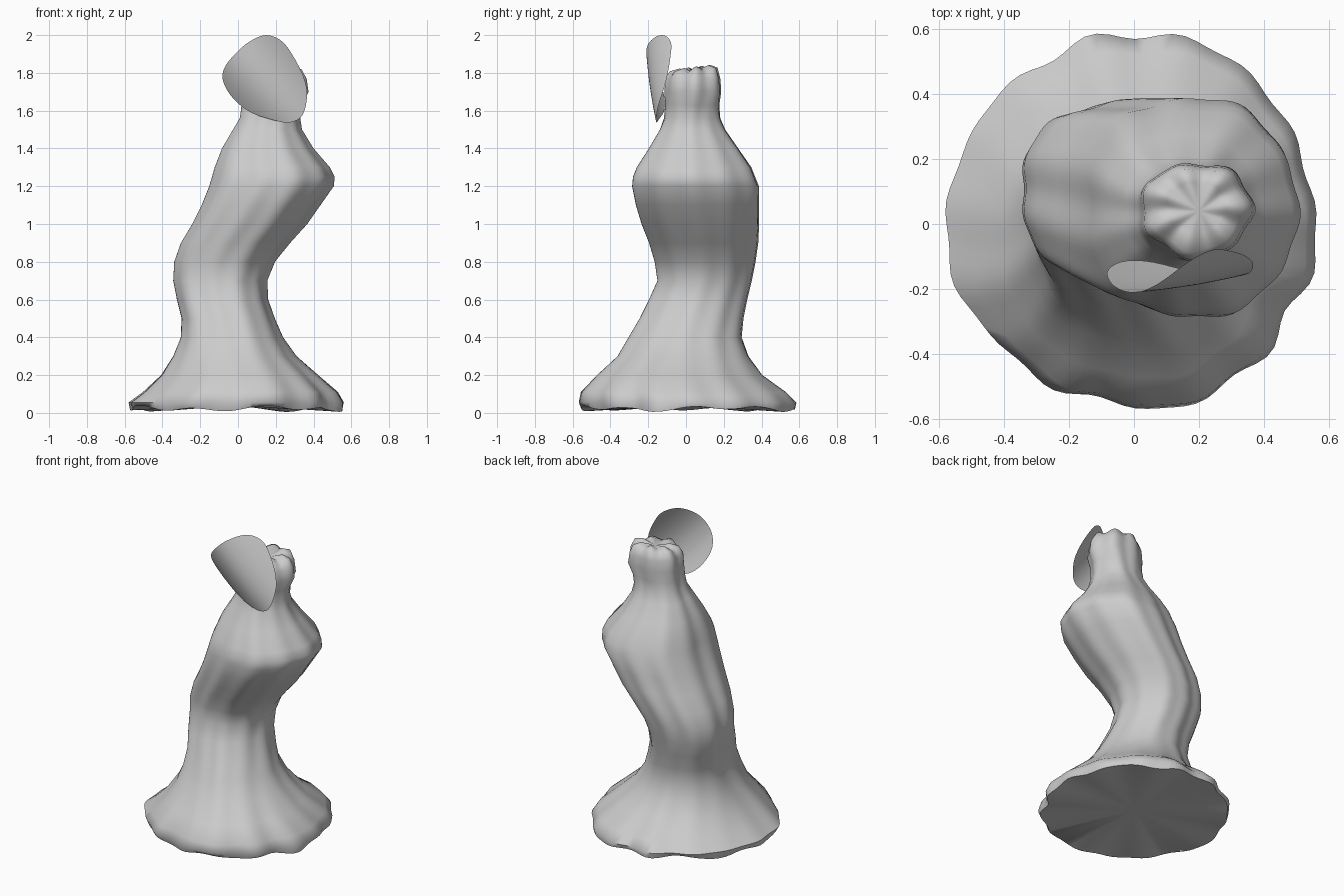
import bpy, bmesh
from math import sin, cos, pi, radians


def catmull(a, b, c, d, t):
    return 0.5 * (2*b + (c-a)*t + (2*a-5*b+4*c-d)*t*t + (3*b-a-3*c+d)*t**3)


def loop_sample(vals, u):
    # smooth value on a closed list, u in 0..1
    n = len(vals)
    i = int(u * n)
    return catmull(*(vals[(i+k) % n] for k in (-1, 0, 1, 2)), u*n - i)


def finish(name, bm, angle):
    me = bpy.data.meshes.new(name)
    bm.to_mesh(me)
    bm.free()
    ob = bpy.data.objects.new(name, me)
    bpy.context.collection.objects.link(ob)
    bpy.ops.object.select_all(action='DESELECT')
    ob.select_set(True)
    bpy.context.view_layer.objects.active = ob
    bpy.ops.object.shade_smooth_by_angle(angle=radians(angle))
    return ob


# Body: z, x min, x max, y min, y max
ROWS = [
    (0.03, -0.56, 0.57, -0.56, 0.56), (0.055, -0.57, 0.575, -0.575, 0.57),
    (0.11, -0.50, 0.54, -0.565, 0.52), (0.20, -0.41, 0.43, -0.48, 0.40),
    (0.30, -0.35, 0.31, -0.37, 0.33), (0.40, -0.31, 0.235, -0.31, 0.295),
    (0.50, -0.305, 0.19, -0.25, 0.305), (0.60, -0.33, 0.155, -0.20, 0.325),
    (0.70, -0.35, 0.15, -0.155, 0.35), (0.80, -0.345, 0.19, -0.17, 0.37),
    (0.90, -0.31, 0.27, -0.20, 0.385), (1.00, -0.25, 0.36, -0.24, 0.39),
    (1.10, -0.20, 0.43, -0.27, 0.39), (1.20, -0.16, 0.50, -0.29, 0.39),
    (1.25, -0.145, 0.505, -0.285, 0.37), (1.30, -0.13, 0.48, -0.265, 0.35),
    (1.40, -0.09, 0.395, -0.20, 0.28), (1.50, -0.03, 0.335, -0.14, 0.21),
    (1.56, 0.005, 0.325, -0.115, 0.185), (1.63, 0.015, 0.335, -0.105, 0.18),
    (1.70, 0.02, 0.365, -0.105, 0.19), (1.77, 0.025, 0.355, -0.10, 0.185),
    (1.81, 0.05, 0.33, -0.08, 0.17), (1.825, 0.10, 0.28, -0.03, 0.13)]

# Ragged hem radius every 15 degrees
HEM = [.545, .54, .55, .565, .58, .59, .57, .59, .555, .575, .56, .57,
       .575, .575, .56, .53, .555, .535, .55, .575, .545, .56, .525, .56]
SEG = 96

bm = bmesh.new()
rings = []
for z, x0, x1, y0, y1 in ROWS:
    hem = max(0, 1 - z / 0.45)
    head = max(0, min(1, (z - 1.5) / 0.2))
    ring = []
    for i in range(SEG):
        a = 2 * pi * i / SEG
        hem_f = (loop_sample(HEM, i / SEG) / 0.565 - 1) + 0.013 * sin(15*a)
        fold_f = (0.022 * sin(5*a + 1 + 0.6*z) + 0.016 * sin(11*a + 2)
                  + 0.045 * sin(2*a)**2 - 0.015)
        head_f = 0.04 * cos(7*a - 0.3) + 0.025 * sin(3*a) + 0.02 * cos(5*a + 1)
        f = 1 + hem * hem_f + (1 - hem) * (1 - head) * fold_f + head * head_f
        x = (x0 + x1) / 2 + (x1 - x0) / 2 * f * cos(a)
        y = (y0 + y1) / 2 + (y1 - y0) / 2 * f * sin(a)
        dz = 0
        if z < 0.04:
            dz = 0.01 * sin(9*a + 1) + 0.007 * sin(4*a) - 0.008
        elif z > 1.8:
            dz = 0.008 * cos(7*a - 0.3) + 0.01 * sin(a)
        ring.append(bm.verts.new((x, y, max(0, z + dz))))
    rings.append(ring)
for r0, r1 in zip(rings, rings[1:]):
    for i in range(SEG):
        j = (i + 1) % SEG
        bm.faces.new((r0[i], r0[j], r1[j], r1[i]))
bottom = bm.verts.new((0, 0, 0.04))
top = bm.verts.new((0.2, 0.04, 1.805))
for i in range(SEG):
    j = (i + 1) % SEG
    bm.faces.new((bottom, rings[0][j], rings[0][i]))
    bm.faces.new((top, rings[-1][i], rings[-1][j]))
finish("draped_body", bm, 60)

# Face plate: thin sheet bent along a diagonal, with an egg-shaped outline
OUT = [(.15, 2.0), (.235, 1.965), (.30, 1.875), (.35, 1.77), (.366, 1.68),
       (.34, 1.575), (.27, 1.537), (.17, 1.555), (.06, 1.595), (-.03, 1.67),
       (-.08, 1.76), (-.07, 1.83), (-.015, 1.90), (.06, 1.965)]
N, RINGS = 84, 16
CX, CZ = 0.15, 1.77


def plate_point(u, v):
    y = -0.193 + 1.5*u*u + 2.5*u*v + 1.23*v*v + 0.15*u
    return (CX + u, y, CZ + v)


bm = bmesh.new()
centre = bm.verts.new(plate_point(0, 0))
prev = None
for k in range(1, RINGS + 1):
    s = k / RINGS
    ring = []
    for i in range(N):
        px = loop_sample([p[0] for p in OUT], i / N)
        pz = loop_sample([p[1] for p in OUT], i / N)
        ring.append(bm.verts.new(plate_point((px - CX) * s, (pz - CZ) * s)))
    for i in range(N):
        j = (i + 1) % N
        if prev:
            bm.faces.new((prev[i], prev[j], ring[j], ring[i]))
        else:
            bm.faces.new((centre, ring[j], ring[i]))
    prev = ring
bmesh.ops.recalc_face_normals(bm, faces=bm.faces)
finish("face_plate", bm, 60)
